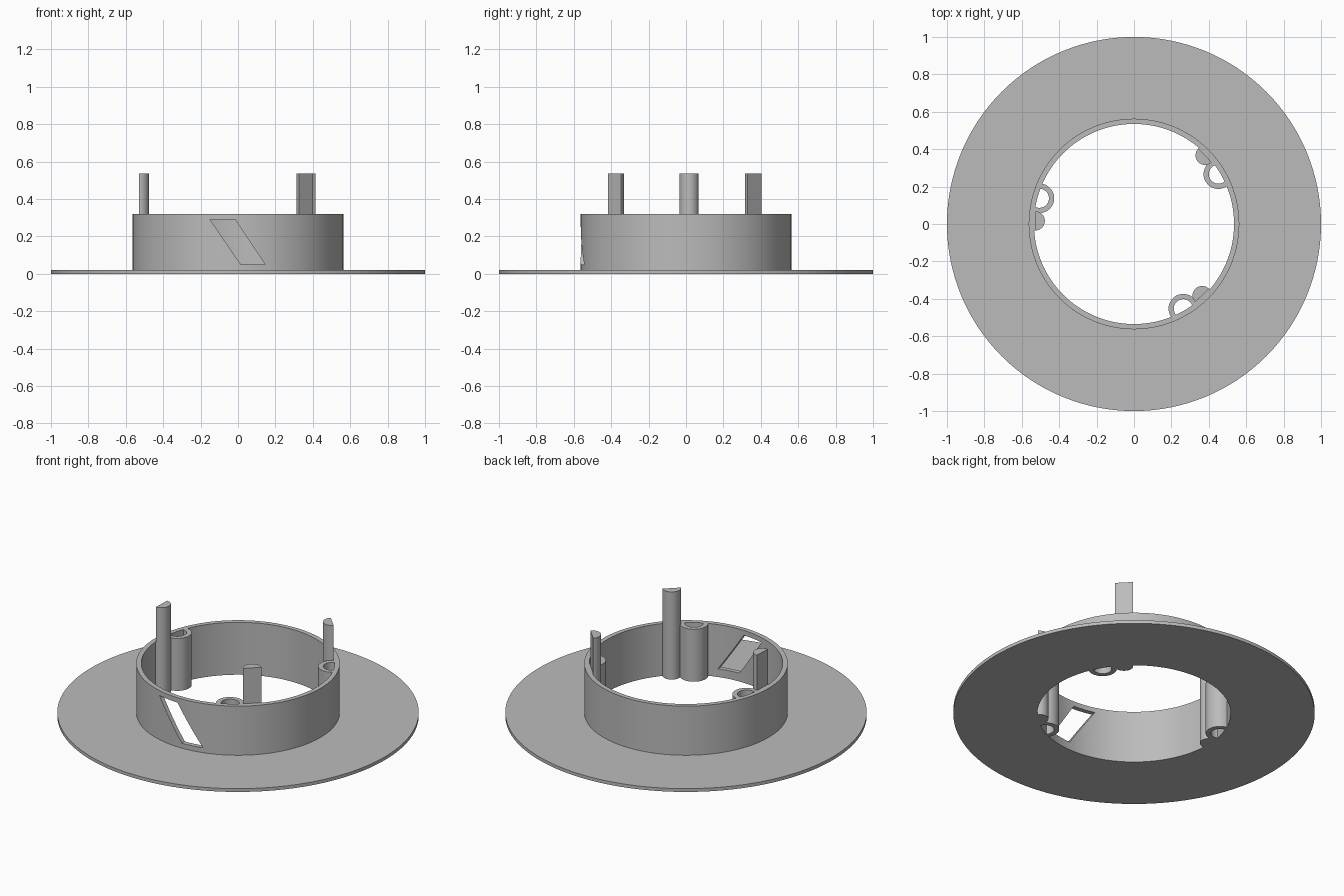
import bpy, bmesh, math
from mathutils import Vector

cube = bpy.data.objects.get("Cube")
if cube:
    bpy.data.objects.remove(cube, do_unlink=True)

grey = bpy.data.materials.new("plain grey")
grey.use_nodes = True
grey.diffuse_color = (0.5, 0.5, 0.5, 1)
grey.node_tree.nodes["Principled BSDF"].inputs["Base Color"].default_value = (0.5, 0.5, 0.5, 1)

INNER, OUTER, RIM = 0.535, 0.563, 0.32   # collar radii and height
EMBED = 0.547                            # depth to which posts sink into the collar


def make(name, bm):
    bmesh.ops.recalc_face_normals(bm, faces=bm.faces)
    mesh = bpy.data.meshes.new(name)
    bm.to_mesh(mesh)
    bm.free()
    mesh.materials.append(grey)
    ob = bpy.data.objects.new(name, mesh)
    bpy.context.collection.objects.link(ob)
    return ob


def smooth(ob):
    bpy.ops.object.select_all(action='DESELECT')
    ob.select_set(True)
    bpy.context.view_layer.objects.active = ob
    bpy.ops.object.shade_smooth_by_angle(angle=math.radians(30))


def extrude(bm, faces, offset):
    """Give flat faces a thickness."""
    ret = bmesh.ops.extrude_face_region(bm, geom=faces, use_keep_orig=True)
    verts = [g for g in ret["geom"] if isinstance(g, bmesh.types.BMVert)]
    bmesh.ops.translate(bm, verts=verts, vec=offset)


def arc(angle, dist, r, half, n=28):
    """Arc bulging toward the axis, centred at a polar position."""
    c = Vector((dist * math.cos(angle), dist * math.sin(angle), 0))
    pts = []
    for i in range(n + 1):
        a = angle + math.pi - half + 2 * half * i / n
        pts.append(c + Vector((r * math.cos(a), r * math.sin(a), 0)))
    return pts


# Flange and collar: one L-shaped section swept round the axis
section = [(INNER, 0), (1, 0), (1, 0.02), (OUTER, 0.02), (OUTER, RIM), (INNER, RIM)]
bm = bmesh.new()
SEG = 128
rings = []
for i in range(SEG):
    a = 2 * math.pi * i / SEG
    rings.append([bm.verts.new((r * math.cos(a), r * math.sin(a), z)) for r, z in section])
for i in range(SEG):
    p, q = rings[i], rings[(i + 1) % SEG]
    for j in range(len(section)):
        k = (j + 1) % len(section)
        bm.faces.new((p[j], q[j], q[k], p[k]))
body = make("flanged_collar", bm)

# Slanted window through the front of the collar
bm = bmesh.new()
corners = [(-0.15, 0.29), (-0.015, 0.29), (0.145, 0.05), (0.015, 0.05)]
face = bm.faces.new([bm.verts.new((x, -0.7, z)) for x, z in corners])
extrude(bm, [face], (0, 0.4, 0))
cutter = make("window_cutter", bm)
cutter.hide_render = True
cut = body.modifiers.new("window", 'BOOLEAN')
cut.operation = 'DIFFERENCE'
cut.solver = 'EXACT'
cut.object = cutter
bpy.context.view_layer.objects.active = body
bpy.ops.object.modifier_apply(modifier=cut.name)
bpy.data.objects.remove(cutter, do_unlink=True)
smooth(body)

# Three pairs: an open screw tube and a taller half-round peg beside it
for label, degrees in (("left_back", 30.6), ("left_front", -59.8), ("right", 164.8)):
    # Screw tube
    angle, dist = math.radians(degrees), 0.524
    sides = []
    for r in (0.079, 0.051):
        half = math.acos((dist**2 + r**2 - EMBED**2) / (2 * dist * r))
        sides.append(arc(angle, dist, r, half))
    bm = bmesh.new()
    out, inn = [[bm.verts.new(p) for p in s] for s in sides]
    faces = [bm.faces.new((out[i], out[i + 1], inn[i + 1], inn[i])) for i in range(len(out) - 1)]
    extrude(bm, faces, (0, 0, RIM))
    smooth(make(label + "_screw_tube", bm))

    # Half-round peg
    angle = math.radians(degrees + 13.4)
    pts = arc(angle, 0.528, 0.051, math.pi / 2)
    bm = bmesh.new()
    extrude(bm, [bm.faces.new([bm.verts.new(p) for p in pts])], (0, 0, 0.535))
    smooth(make(label + "_peg", bm))

    # Web joining the peg to the collar
    ends = [pts[0], pts[-1], pts[-1].normalized() * EMBED, pts[0].normalized() * EMBED]
    bm = bmesh.new()
    extrude(bm, [bm.faces.new([bm.verts.new(p) for p in ends])], (0, 0, RIM - 0.001))
    make(label + "_peg_web", bm)
